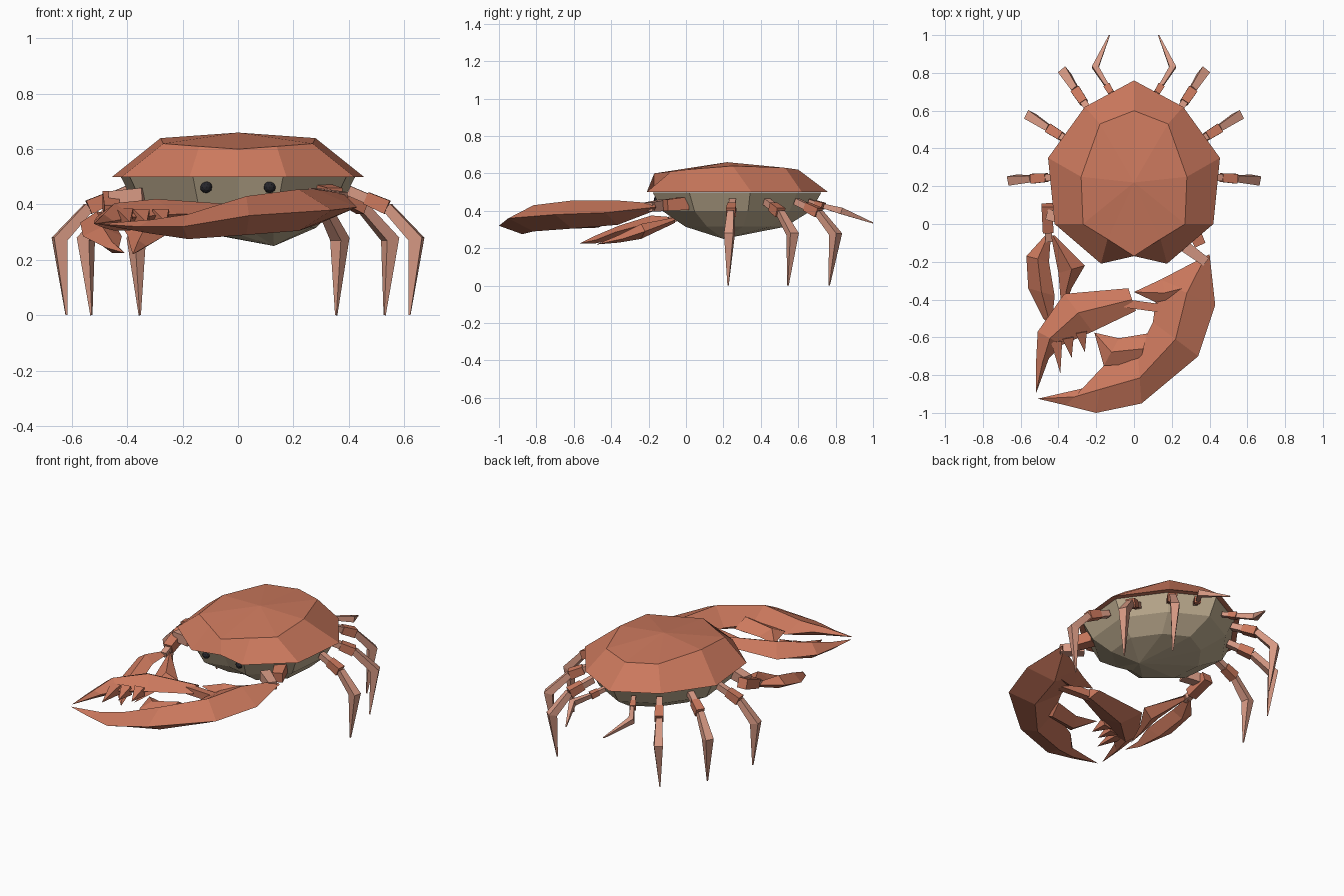
import bpy
from mathutils import Vector

cube = bpy.data.objects.get("Cube")
if cube:
    bpy.data.objects.remove(cube, do_unlink=True)


def material(name, color):
    m = bpy.data.materials.new(name)
    m.use_nodes = True
    m.diffuse_color = (*color, 1)
    m.node_tree.nodes["Principled BSDF"].inputs["Base Color"].default_value = (*color, 1)
    return m


ORANGE = material("shell orange", (0.60, 0.19, 0.11))
PINK = material("joint pink", (0.68, 0.32, 0.23))
TAN = material("belly tan", (0.52, 0.42, 0.28))
BLACK = material("eye black", (0.02, 0.02, 0.025))


def loft(name, rings, mat):
    """Skin equal-sized rings of points; a one-point ring makes a tip."""
    verts, ids, faces = [], [], []
    for ring in rings:
        ids.append(list(range(len(verts), len(verts) + len(ring))))
        verts += [tuple(p) for p in ring]
    n = max(len(r) for r in ids)
    for a, b in zip(ids, ids[1:]):
        for i in range(n):
            j = (i + 1) % n
            quad = [a[i % len(a)], a[j % len(a)], b[j % len(b)], b[i % len(b)]]
            faces.append(list(dict.fromkeys(quad)))
    faces += [end for end in (ids[0], ids[-1]) if len(end) > 2]
    mesh = bpy.data.meshes.new(name)
    mesh.from_pydata(verts, [], faces)
    mesh.materials.append(mat)
    obj = bpy.data.objects.new(name, mesh)
    bpy.context.collection.objects.link(obj)
    # consistent outward normals
    import bmesh
    bm = bmesh.new()
    bm.from_mesh(mesh)
    bmesh.ops.recalc_face_normals(bm, faces=bm.faces)
    bm.to_mesh(mesh)
    bm.free()
    return obj


def tube(name, path, radii, mat):
    """Square-section limb along a path."""
    pts = [Vector(p) for p in path]
    rings = []
    for i, (p, r) in enumerate(zip(pts, radii)):
        d = (pts[min(i + 1, len(pts) - 1)] - pts[max(i - 1, 0)]).normalized()
        flat = pts[-1] - pts[0]
        side = Vector((-flat.y, flat.x, 0))
        side = side.normalized() if side.length > 1e-4 else Vector((1, 0, 0))
        up = side.cross(d).normalized()
        rings.append([p] if r == 0 else
                     [p + side * r * a + up * r * b
                      for a, b in ((1, 1), (-1, 1), (-1, -1), (1, -1))])
    return loft(name, rings, mat)


def claw(name, stations, mat=ORANGE):
    """Diamond-section pincer: inner xy, outer xy, height, half thickness."""
    rings = []
    for ax, ay, bx, by, z, t in stations:
        mx, my = (ax + bx) / 2, (ay + by) / 2
        rings.append([(ax, ay, z)] if t == 0 else
                     [(ax, ay, z), (mx, my, z + t), (bx, by, z), (mx, my, z - t)])
    return loft(name, rings, mat)


def full(half):
    """Mirror a front-to-back half outline into a closed loop."""
    return half + [(-x, y, z) for x, y, z in half[-2:0:-1]]


# Carapace: rim, upper ring and crown
rim = full([(0, -.17, .5), (.175, -.21, .5), (.42, 0, .5),
            (.455, .35, .5), (.26, .62, .5), (0, .76, .5)])
upper = full([(0, -.17, .6), (.14, -.08, .61), (.27, 0, .62),
              (.28, .25, .64), (.18, .53, .63), (0, .6, .62)])
loft("carapace", [rim, upper, [(0, .22, .66)]], ORANGE)


# Belly: shrinking copies of the rim
def shrink(s, z, dx=0):
    return [(x * s + dx, .25 + (y - .25) * s, z) for x, y, _ in rim]


loft("belly", [shrink(.93, .499), shrink(.82, .4), shrink(.55, .315, .03),
               [(.13, .2, .25)]], TAN)

# Eyes
for side, s in (("left", 1), ("right", -1)):
    bpy.ops.mesh.primitive_ico_sphere_add(subdivisions=2, radius=.022,
                                          location=(s * .115, -.15, .463))
    eye = bpy.context.object
    eye.name = side + "_eye"
    eye.data.materials.append(BLACK)

# Walking legs: root, joint, knee, tip
legs = [((.40, .25, .45), (.54, .24, .39), (.645, .232, .275), (.62, .225, 0)),
        ((.33, .43, .45), (.45, .505, .39), (.55, .57, .275), (.53, .545, 0)),
        ((.23, .59, .45), (.31, .71, .39), (.368, .80, .275), (.355, .765, 0)),
        ((.10, .66, .45), (.145, .735, .425), (.205, .83, .40), (.13, 1.0, .335))]
for side, s in (("left", 1), ("right", -1)):
    for i, leg in enumerate(legs):
        root, joint, knee, tip = [Vector((s * x, y, z)) for x, y, z in leg]
        tag = f"{side}_leg_{i + 1}"
        slim = .7 if i == 3 else 1
        mid = root.lerp(joint, .45)
        tube(tag + "_hip", [root, mid], [.018 * slim] * 2, PINK)
        tube(tag + "_thigh", [mid, joint], [.023 * slim, .026 * slim], ORANGE)
        tube(tag + "_shin", [joint, knee, tip],
             [.018 * slim, .025 * slim, .003], PINK)

# Large left claw: palm with fixed finger
claw("large_claw_palm", [
    (.36, -.18, .40, -.16, .42, .02),
    (.13, -.30, .43, -.43, .39, .065),
    (.10, -.52, .34, -.70, .38, .075),
    (.02, -.68, .04, -.95, .36, .07),
    (-.16, -.75, -.20, -1.0, .32, .045),
    (-.27, -.87, -.36, -.96, .32, .025),
    (-.51, -.925, 0, 0, .33, 0)])
claw("large_claw_hinge", [
    (0, -.36, 0, 0, .38, 0), (.15, -.29, .17, -.44, .39, .05),
    (.28, -.25, .28, -.42, .39, .05)])
claw("large_claw_lower_tooth", [
    (-.21, -.575, 0, 0, .34, 0), (-.08, -.605, -.16, -.75, .34, .035),
    (.07, -.58, .03, -.74, .36, .05)])
tube("large_claw_pivot", [(-.05, -.42, .37), (.17, -.45, .38)], [.022, .022], ORANGE)

# Large claw: movable finger and its teeth
claw("large_claw_finger", [
    (-.03, -.34, .01, -.46, .37, .03),
    (-.37, -.37, -.22, -.57, .365, .055),
    (-.51, -.57, -.38, -.64, .355, .05),
    (-.52, -.76, -.45, -.71, .34, .025),
    (-.52, -.90, 0, 0, .33, 0)])
for i, (x, y, length) in enumerate([(-.41, -.62, .17), (-.35, -.60, .11), (-.28, -.57, .11)]):
    tube(f"finger_tooth_{i + 1}", [(x, y, .355), (x + .02, y - length, .335)],
         [.03, 0], ORANGE)

# Large claw arm
tube("large_arm_root", [(.30, .0, .44), (.35, -.11, .43)], [.035, .03], ORANGE)
tube("large_arm_wrist", [(.27, -.12, .43), (.38, -.20, .42)], [.03, .025], PINK)

# Small right claw and arm
tube("small_arm_root", [(-.34, .02, .43), (-.46, .05, .42)], [.03, .028], PINK)
tube("small_arm_link", [(-.46, .10, .42), (-.455, -.04, .37)], [.03, .028], ORANGE)
tube("small_arm_wrist", [(-.455, -.03, .37), (-.45, -.09, .35)], [.018, .018], PINK)
claw("small_claw_outer", [
    (-.47, -.06, -.44, -.06, .35, .015),
    (-.57, -.17, -.45, -.20, .335, .04),
    (-.56, -.34, -.42, -.38, .285, .035),
    (-.48, -.50, -.43, -.48, .245, .02),
    (-.41, -.57, 0, 0, .225, 0)])
claw("small_claw_inner", [
    (-.44, -.06, -.42, -.06, .35, .015),
    (-.40, -.26, -.26, -.22, .29, .04),
    (-.39, -.38, -.33, -.34, .25, .02),
    (-.38, -.48, 0, 0, .22, 0)])
